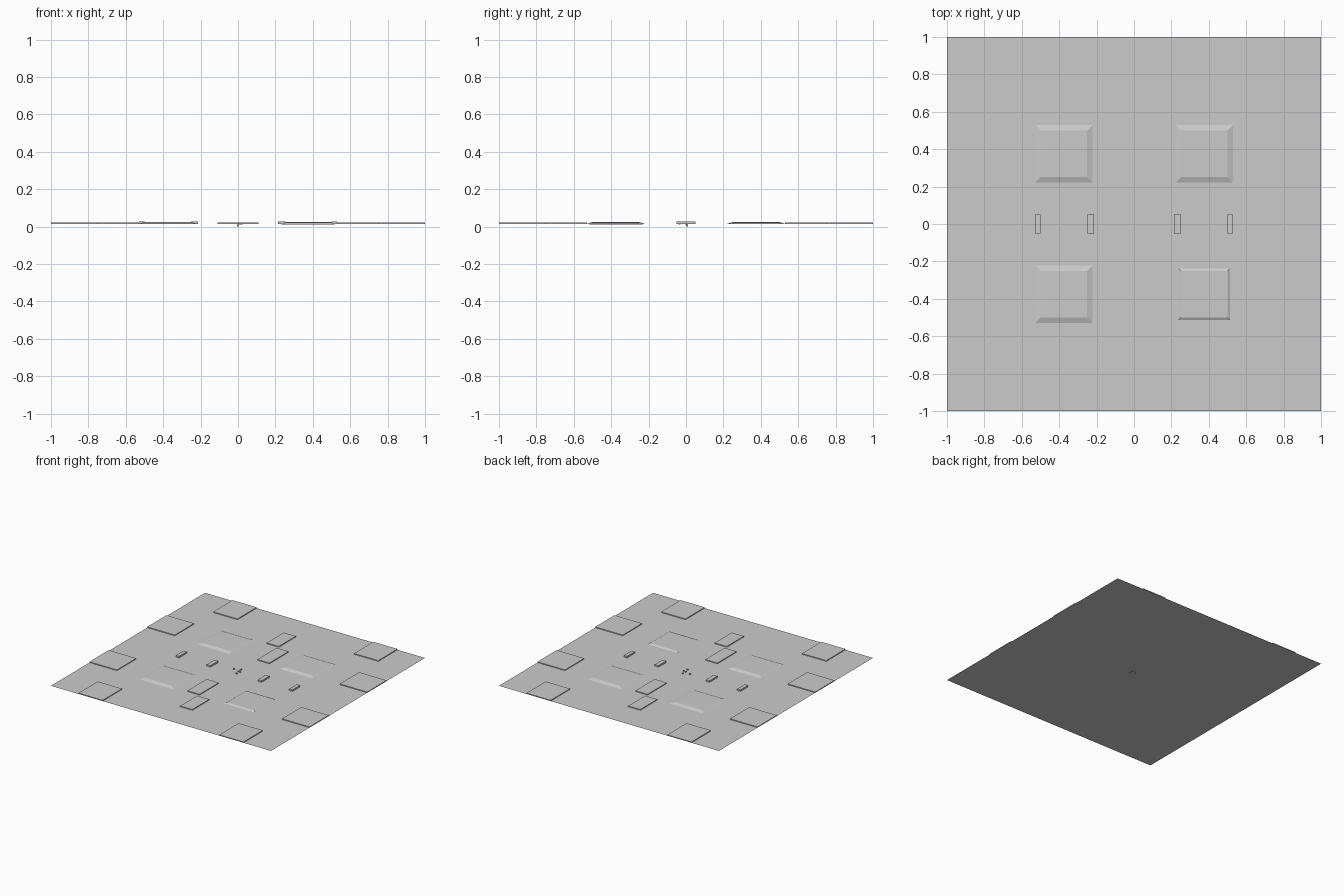
import bpy, bmesh

if "Cube" in bpy.data.objects:
    bpy.data.objects.remove(bpy.data.objects["Cube"])

Z = 0.015  # level of the ground sheet


def frustum(name, x0, x1, y0, y1, z0, z1, flare=0.0):
    """Box whose base is wider than its top by flare on each side."""
    bm = bmesh.new()
    bmesh.ops.create_cube(bm, size=1)
    for v in bm.verts:
        f = flare if v.co.z < 0 else 0
        v.co = ((x1 + f) if v.co.x > 0 else (x0 - f),
                (y1 + f) if v.co.y > 0 else (y0 - f),
                z1 if v.co.z > 0 else z0)
    me = bpy.data.meshes.new(name)
    bm.to_mesh(me)
    bm.free()
    ob = bpy.data.objects.new(name, me)
    bpy.context.collection.objects.link(ob)
    return ob


def span(s, a, b):
    return sorted((s * a, s * b))


# Ground sheet
bpy.ops.mesh.primitive_plane_add(size=2, location=(0, 0, Z))
bpy.context.object.name = "ground_sheet"

for sx in (-1, 1):
    for sy in (-1, 1):
        # Square slabs along the rim
        frustum("end_slab", *span(sx, 0.53, 0.75), *span(sy, 0.75, 1), Z, 0.022)
        frustum("side_slab", *span(sx, 0.75, 1), *span(sy, 0.25, 0.5), Z, 0.022)
        # Sloped pads, the front right one sunk slightly through the sheet
        low = 0.003 if (sx, sy) == (1, -1) else 0
        frustum("sloped_pad", *span(sx, 0.25, 0.5), *span(sy, 0.25, 0.5),
                Z - 0.001 - low if low else Z, 0.025 - low, 0.02 if low else 0.028)
    # Narrow blocks on the cross axis
    frustum("outer_block", *span(sx, 0.5, 0.53), -0.05, 0.05, Z, 0.028)
    frustum("inner_block", *span(sx, 0.215, 0.25), -0.05, 0.05, Z, 0.028)

# Staggered blocks on the long axis
for x0, y0, y1 in ((-0.11, 0.53, 0.75), (0, 0.25, 0.5),
                   (-0.11, -0.5, -0.25), (0, -0.75, -0.53)):
    frustum("lane_block", x0, x0 + 0.11, y0, y1, Z, 0.022)

# Tiny posts in the middle, one reaching down to the floor
for x, y, z0 in ((-0.05, 0.02, Z), (0, 0.04, Z), (0, 0.005, 0.0),
                 (0.02, 0, 0.01), (0.01, -0.035, 0.01)):
    frustum("centre_post", x - 0.005, x + 0.005, y - 0.005, y + 0.005, z0, 0.023)
